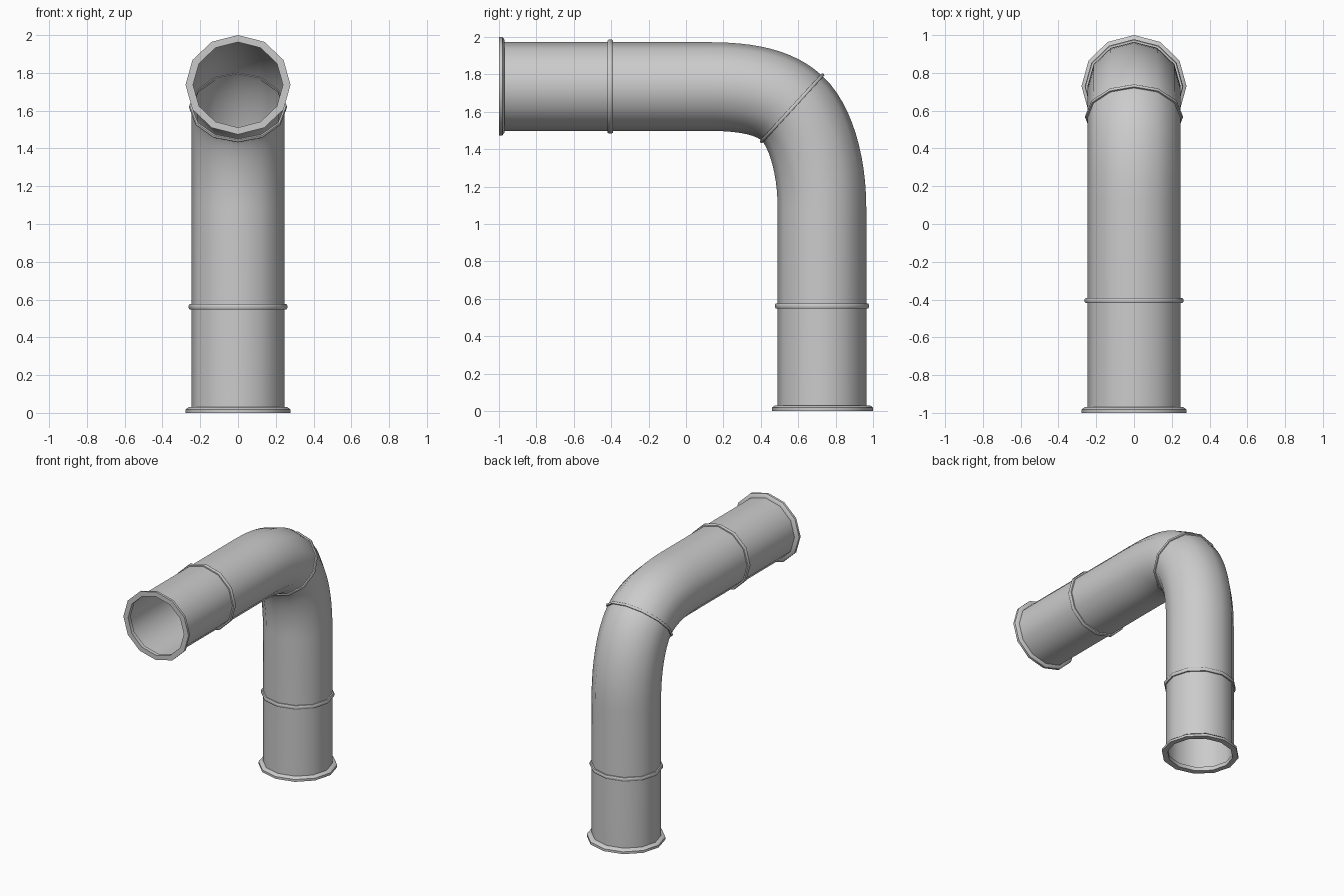
import bpy, bmesh, math
from mathutils import Vector
from mathutils.geometry import interpolate_bezier

if "Cube" in bpy.data.objects:
    bpy.data.objects.remove(bpy.data.objects["Cube"])

SIDES = 12
RX, RN = 0.247, 0.237          # slightly oval pipe section


def loft(name, stations, closed):
    """stations: (centre, direction, half width in x, half height across the pipe)"""
    bm = bmesh.new()
    rings = []
    for c, d, rx, rn in stations:
        n = Vector((0, -d.z, d.y))
        rings.append([bm.verts.new(c + Vector((rx * math.cos(a), 0, 0)) + n * rn * math.sin(a))
                      for a in (2 * math.pi * i / SIDES for i in range(SIDES))])
    count = len(rings) if closed else len(rings) - 1
    for k in range(count):
        a, b = rings[k], rings[(k + 1) % len(rings)]
        for i in range(SIDES):
            j = (i + 1) % SIDES
            bm.faces.new((a[i], a[j], b[j], b[i]))
    bmesh.ops.recalc_face_normals(bm, faces=bm.faces)
    # an open sheet must face away from its centreline
    if not closed:
        f = bm.faces[0] if bm.faces.ensure_lookup_table() is None else None
        mid = (stations[0][0] + stations[1][0]) / 2
        if f.normal.dot(f.calc_center_median() - mid) < 0:
            bmesh.ops.reverse_faces(bm, faces=bm.faces)
    me = bpy.data.meshes.new(name)
    bm.to_mesh(me)
    bm.free()
    ob = bpy.data.objects.new(name, me)
    bpy.context.collection.objects.link(ob)
    bpy.ops.object.select_all(action='DESELECT')
    ob.select_set(True)
    bpy.context.view_layer.objects.active = ob
    bpy.ops.object.shade_smooth_by_angle(angle=math.radians(40))
    return ob


def P(y, z):
    return Vector((0, y, z))


def collar(name, centre, direction, profile):
    """profile: (distance along the pipe, half width, half height)"""
    d = direction.normalized()
    return loft(name, [(centre + d * t, d, rx, rn) for t, rx, rn in profile], True)


def band(name, centre, direction, half, grow):
    collar(name, centre, direction, [
        (-half, RX - 0.005, RN - 0.005), (-half, RX + grow * 0.7, RN + grow * 0.7),
        (-half * 0.5, RX + grow, RN + grow), (half * 0.5, RX + grow, RN + grow),
        (half, RX + grow * 0.7, RN + grow * 0.7), (half, RX - 0.005, RN - 0.005)])


def flange(name, centre, direction, height):
    collar(name, centre, direction, [
        (0, 0.238, 0.226), (0, 0.278, height), (0.018, 0.278, height),
        (0.030, 0.262, height - 0.015), (0.030, 0.238, 0.226)])


# Centreline: straight run, two curved halves meeting at the seam, straight drop
FWD, DOWN = P(1, 0), P(0, -1)
START, SEAM, END = P(-0.99, 1.735), P(0.567, 1.619), P(0.727, 0.01)
TURN = P(0.73, -0.67).normalized()
A, B = P(0.12, 1.735), P(0.727, 1.08)
arc = interpolate_bezier(A, A + FWD * 0.22, SEAM - TURN * 0.12, SEAM, 13)
arc += interpolate_bezier(SEAM, SEAM + TURN * 0.12, B - DOWN * 0.26, B, 13)[1:]
path = [START] + arc + [END]
stations = []
for i, p in enumerate(path):
    if i <= 1:
        d = FWD
    elif i >= len(path) - 2:
        d = DOWN
    else:
        d = ((path[i + 1] - p).normalized() + (p - path[i - 1]).normalized()).normalized()
    stations.append((p, d, RX, RN))
loft("pipe", stations, False)

# End flanges
flange("front_flange", P(-1, 1.737), FWD, 0.263)
flange("base_flange", P(0.73, 0), -DOWN, 0.27)

# Joint bands
band("front_band", P(-0.405, 1.735), FWD, 0.014, 0.014)
band("lower_band", P(0.727, 0.562), DOWN, 0.014, 0.014)
band("elbow_band", SEAM, TURN, 0.009, 0.012)
